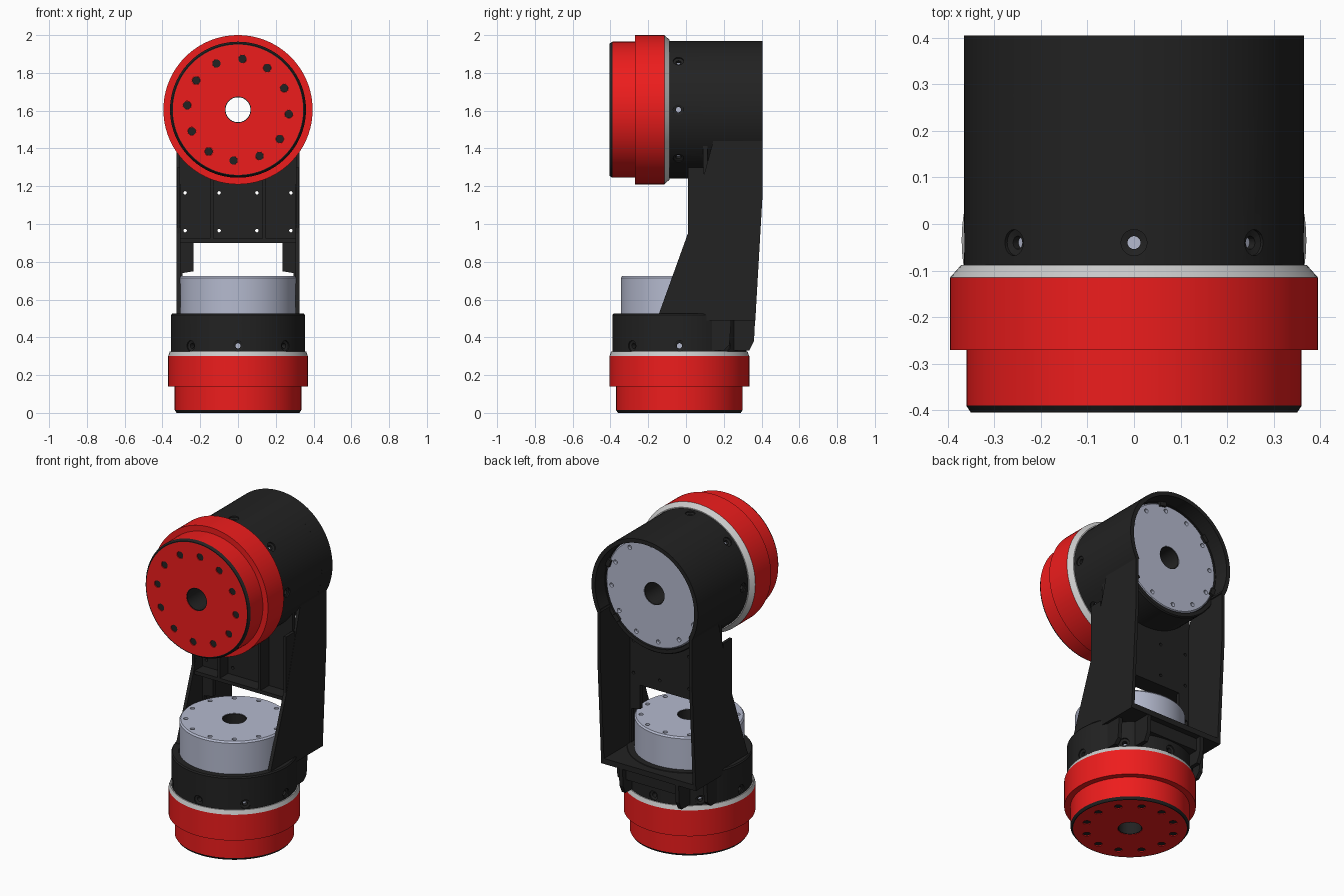
import bpy, bmesh
from math import radians, cos, sin, tau
from mathutils import Matrix

if "Cube" in bpy.data.objects:
    bpy.data.objects.remove(bpy.data.objects["Cube"])

def mat(name, c):
    m = bpy.data.materials.new(name)
    m.diffuse_color = (*c, 1)
    m.use_nodes = True
    m.node_tree.nodes["Principled BSDF"].inputs["Base Color"].default_value = m.diffuse_color
    return m

RED = mat("red", (0.85, 0.012, 0.012))
BLACK = mat("black", (0.016, 0.016, 0.016))
STEEL = mat("steel", (0.46, 0.49, 0.62))
SILVER = mat("silver", (0.55, 0.55, 0.55))

def lathe(bm, prof, mx=Matrix(), segs=96, start=0.0, sweep=tau):
    """Revolve (radius, height) points about local z."""
    full = abs(sweep - tau) < 1e-6
    closed = prof[0][0] > 0
    rings = []
    for i in range(segs if full else segs + 1):
        t = start + sweep * i / segs
        rings.append([bm.verts.new(mx @ Matrix.Rotation(t, 4, 'Z') @ Matrix.Translation((r, 0, z)) @ Matrix().to_translation())
                      for r, z in prof])
    n = len(prof)
    for i in range(segs):
        a, b = rings[i], rings[(i + 1) % len(rings)]
        for j in range(n if closed else n - 1):
            k = (j + 1) % n
            bm.faces.new((a[j], b[j], b[k], a[k]))
    if not full:
        bm.faces.new(rings[0])
        bm.faces.new(rings[-1])

def prism(bm, pts, lo, hi, axis):
    """Extrude an outline along x (points y,z) or along y (points x,z)."""
    def put(p, d):
        return (d, p[0], p[1]) if axis == 'X' else (p[0], d, p[1])
    a = [bm.verts.new(put(p, lo)) for p in pts]
    b = [bm.verts.new(put(p, hi)) for p in pts]
    bm.faces.new(a)
    bm.faces.new(b[::-1])
    for i in range(len(pts)):
        j = (i + 1) % len(pts)
        bm.faces.new((a[i], a[j], b[j], b[i]))

def box(bm, x0, x1, y0, y1, z0, z1):
    prism(bm, [(x0, z0), (x1, z0), (x1, z1), (x0, z1)], y0, y1, 'Y')

def finish(name, bm, m=None):
    bmesh.ops.remove_doubles(bm, verts=bm.verts, dist=1e-5)
    bmesh.ops.recalc_face_normals(bm, faces=bm.faces)
    me = bpy.data.meshes.new(name)
    bm.to_mesh(me)
    bm.free()
    ob = bpy.data.objects.new(name, me)
    bpy.context.collection.objects.link(ob)
    if m:
        me.materials.append(m)
    return ob

def smooth(ob):
    bpy.ops.object.select_all(action='DESELECT')
    bpy.context.view_layer.objects.active = ob
    ob.select_set(True)
    bpy.ops.object.shade_smooth_by_angle(angle=radians(30))

def turned(name, prof, mx, m, **kw):
    bm = bmesh.new()
    lathe(bm, prof, mx, **kw)
    ob = finish(name, bm, m)
    smooth(ob)
    return ob

def many(name, prof, places, m=None):
    bm = bmesh.new()
    for p in places:
        lathe(bm, prof, p, 20)
    return finish(name, bm, m)

def cut(ob, cutter):
    md = ob.modifiers.new("holes", 'BOOLEAN')
    md.operation, md.solver, md.object = 'DIFFERENCE', 'EXACT', cutter
    dg = bpy.context.evaluated_depsgraph_get()
    me = bpy.data.meshes.new_from_object(ob.evaluated_get(dg))
    ob.modifiers.clear()
    ob.data = me
    bpy.data.objects.remove(cutter)
    smooth(ob)

def circle(mx, n, r, z, off=0.0):
    return [mx @ Matrix.Rotation(radians(off) + tau * i / n, 4, 'Z') @ Matrix.Translation((r, 0, z))
            for i in range(n)]

def joint(tag, mx, r1, r2, rh, rg, z1, z2, z3, zh, zg, zs):
    # red output cap with its black edge, bolt holes and silver seal
    cap = turned(tag + "_cap", [(.07, 0), (r1 - .015, 0), (r1 - .015, .015), (r1, .015), (r1, z1),
                                (r2, z1), (r2, z2), (.07, z2)], mx, RED)
    spots = circle(mx, 12, r1 * .75, 0, 5)
    cut(cap, many("cutter", [(0, -.02), (.022, -.02), (.022, .03), (0, .03)], spots))
    many(tag + "_cap_bolts", [(0, .005), (.0215, .005), (.0215, .031), (0, .031)], spots, BLACK)
    turned(tag + "_cap_edge", [(r1 - .015, 0), (r1 - .01, 0), (r1, .015), (r1 - .015, .015)], mx, BLACK)
    turned(tag + "_seal", [(.3, z2), (r2, z2), (rh + .006, z3), (.3, z3)], mx, SILVER)
    # steel motor body with bolt holes in its rear face
    body = turned(tag + "_motor", [(.07, z2), (rg, z2), (rg, zg - .01), (rg - .008, zg), (.07, zg)], mx, STEEL)
    cut(body, many("cutter", [(0, -.02), (.013, -.02), (.013, .02), (0, .02)],
                   circle(mx, 12, rg * .88, zg, 5)))
    turned(tag + "_bore_liner", [(.066, .002), (.0705, .002), (.0705, zg - .002), (.066, zg - .002)], mx, BLACK, segs=48)
    # black housing with eight radial screw holes
    house = turned(tag + "_housing", [(rg + .002, z3), (rh, z3), (rh, zh - .008), (rh - .006, zh), (rg + .002, zh)], mx, BLACK)
    turn = Matrix.Rotation(radians(90), 4, 'Y')
    cut(house, many("cutter", [(0, -.06), (.014, -.06), (.014, -.012), (.028, -.008), (.028, .02), (0, .02)],
                    [p @ turn for p in circle(mx, 8, rh, zs)]))

LOW = Matrix.Translation((0, -.035, 0))
UP = Matrix.Translation((0, -.405, 1.605)) @ Matrix.Rotation(radians(-90), 4, 'X')
joint("lower", LOW, .335, .37, .355, .31, .14, .30, .325, .525, .725, .355)
joint("upper", UP, .36, .395, .365, .335, .135, .29, .317, .715, .715, .365)

# rear hood of the upper housing, open at the bottom, with small retaining tabs
turned("upper_hood", [(.34, .705), (.365, .705), (.365, .81), (.34, .81)], UP, BLACK,
       start=radians(-208), sweep=radians(236))
bm = bmesh.new()
for a in (80, 140, 200, 320, 20):
    lathe(bm, [(.315, .712), (.345, .712), (.345, .73), (.315, .73)], UP, 4,
          start=radians(-a - 4), sweep=radians(8))
finish("motor_tabs", bm, BLACK)

# side walls of the bracket
bm = bmesh.new()
wall = [(.15, 1.46), (.405, 1.46), (.405, 1.15), (.367, .49), (-.12, .49), (-.145, .52), (.01, .95)]
for s in (-1, 1):
    prism(bm, wall, s * .305, s * .325, 'X')
finish("bracket_sides", bm, BLACK)

# cross plate with a window below and eight through holes
bm = bmesh.new()
half = [(.31, 1.42), (.31, .53), (.295, .53), (.295, .74), (.235, .75), (.235, .9)]
prism(bm, half + [(-x, z) for x, z in reversed(half)], .09, .115, 'Y')
plate = finish("bracket_plate", bm, BLACK)
down = Matrix.Rotation(radians(90), 4, 'X')
cut(plate, many("cutter", [(0, -.05), (.009, -.05), (.009, .05), (0, .05)],
                [Matrix.Translation((x, .1, z)) @ down for x in (-.28, -.1, .1, .28) for z in (.965, 1.165)]))

# front ribs and shelf of the cross plate
bm = bmesh.new()
for s in (-1, 1):
    box(bm, s * .14 - .009, s * .14 + .009, .01, .095, .91, 1.3)
    box(bm, s * .315 - .009, s * .315 + .009, .01, .095, .91, 1.3)
box(bm, -.31, .31, .01, .095, .9, .922)
finish("plate_ribs", bm, BLACK)

# rear floor between the sides, with stiffening ribs below
bm = bmesh.new()
box(bm, -.325, .325, .0, .367, .488, .522)
for s in (-1, 1):
    prism(bm, [(.2, .5), (.366, .5), (.36, .38), (.335, .33), (.2, .33)], s * .18, s * .205, 'X')
    prism(bm, [(.05, .5), (.24, .5), (.23, .36), (.2, .33), (.05, .33)], s * .285, s * .31, 'X')
box(bm, -.2, .2, .27, .33, .41, .5)
finish("bracket_floor", bm, BLACK)
